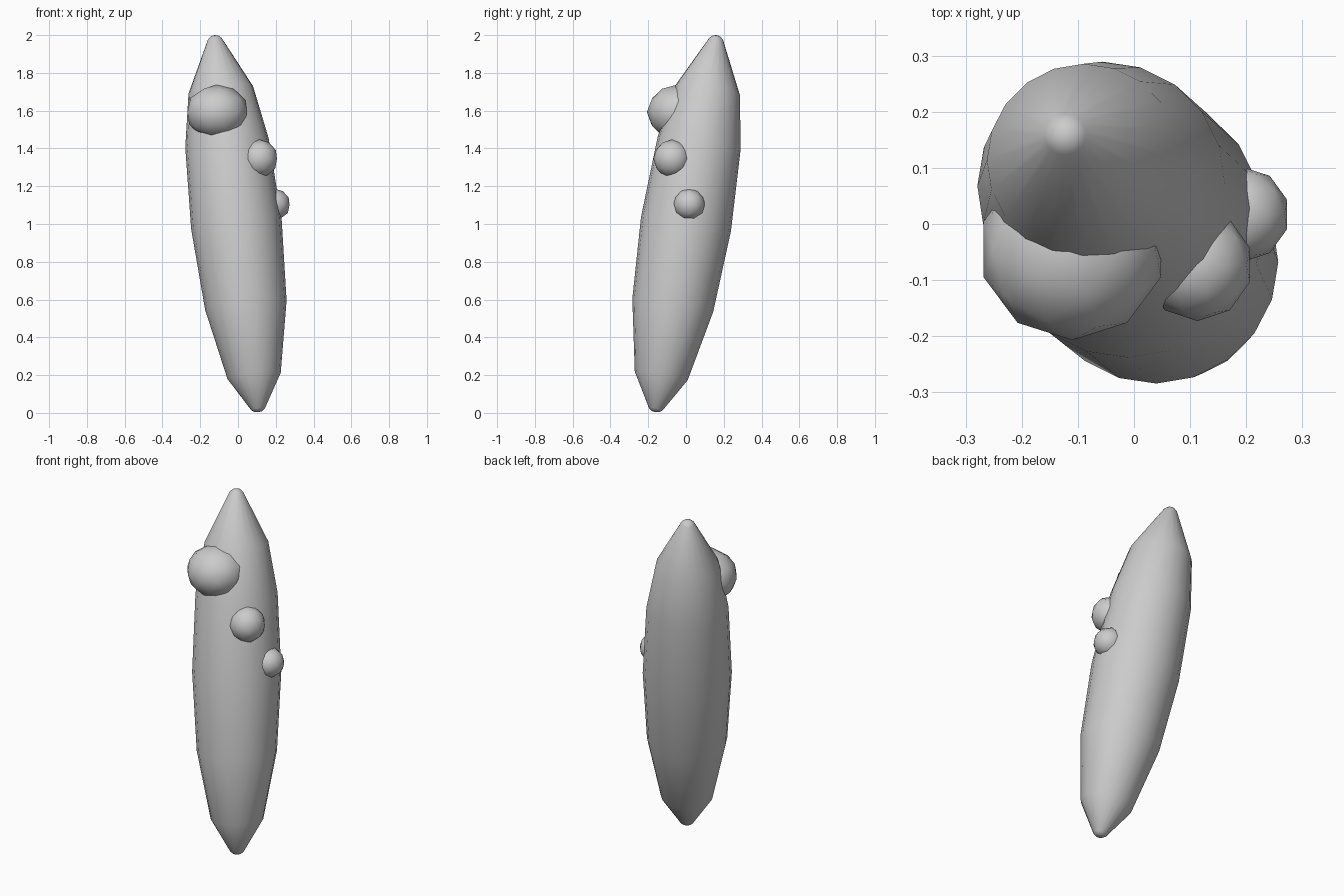
import bpy, bmesh, math
from mathutils import Vector

if "Cube" in bpy.data.objects:
    bpy.data.objects.remove(bpy.data.objects["Cube"])

# Leaning axis of the body
BOTTOM = Vector((0.108, -0.163, 0.0))
TOP = Vector((-0.125, 0.163, 2.0))
AXIS = (TOP - BOTTOM).normalized()
TILT = Vector((0, 0, 1)).rotation_difference(AXIS)


def finish(bm, name):
    bmesh.ops.recalc_face_normals(bm, faces=bm.faces)
    for f in bm.faces:
        f.smooth = True
    mesh = bpy.data.meshes.new(name)
    bm.to_mesh(mesh)
    bm.free()
    obj = bpy.data.objects.new(name, mesh)
    bpy.context.collection.objects.link(obj)
    return obj


def spindle(name, profile, sides):
    """Rings of (fraction along axis, radius) turned round the leaning axis."""
    bm = bmesh.new()
    rings = []
    for t, r in profile:
        c = BOTTOM.lerp(TOP, t)
        ring = []
        for i in range(sides):
            a = 2 * math.pi * i / sides
            ring.append(bm.verts.new(c + TILT @ Vector((r * math.cos(a), r * math.sin(a), 0))))
        rings.append(ring)
    for lo, hi in zip(rings, rings[1:]):
        for i in range(sides):
            j = (i + 1) % sides
            bm.faces.new((lo[i], lo[j], hi[j], hi[i]))
    # Blunt rounded tips
    for ring, tip in ((rings[0], BOTTOM + AXIS * 0.004), (rings[-1], TOP)):
        v = bm.verts.new(tip)
        for i in range(sides):
            bm.faces.new((ring[i], ring[(i + 1) % sides], v))
    return finish(bm, name)


def knob(name, centre, size):
    """Low-poly ball half sunk in the body."""
    bm = bmesh.new()
    bmesh.ops.create_icosphere(bm, subdivisions=2, radius=1)
    for v in bm.verts:
        v.co = Vector(centre) + Vector([a * b for a, b in zip(v.co, size)])
    return finish(bm, name)


# Long tapered body
spindle("body", [(0.004, 0.022), (0.01, 0.037), (0.098, 0.142), (0.285, 0.217),
                 (0.5, 0.241), (0.715, 0.222), (0.855, 0.172),
                 (0.99, 0.037), (0.997, 0.022)], 20)

# Three knobs of falling size spiralling round the front
knob("large_knob", (-0.11, -0.045, 1.592), (0.166, 0.162, 0.146))
knob("middle_knob", (0.113, -0.073, 1.345), (0.098, 0.1, 0.102))
knob("small_knob", (0.192, 0.017, 1.103), (0.085, 0.085, 0.084))
